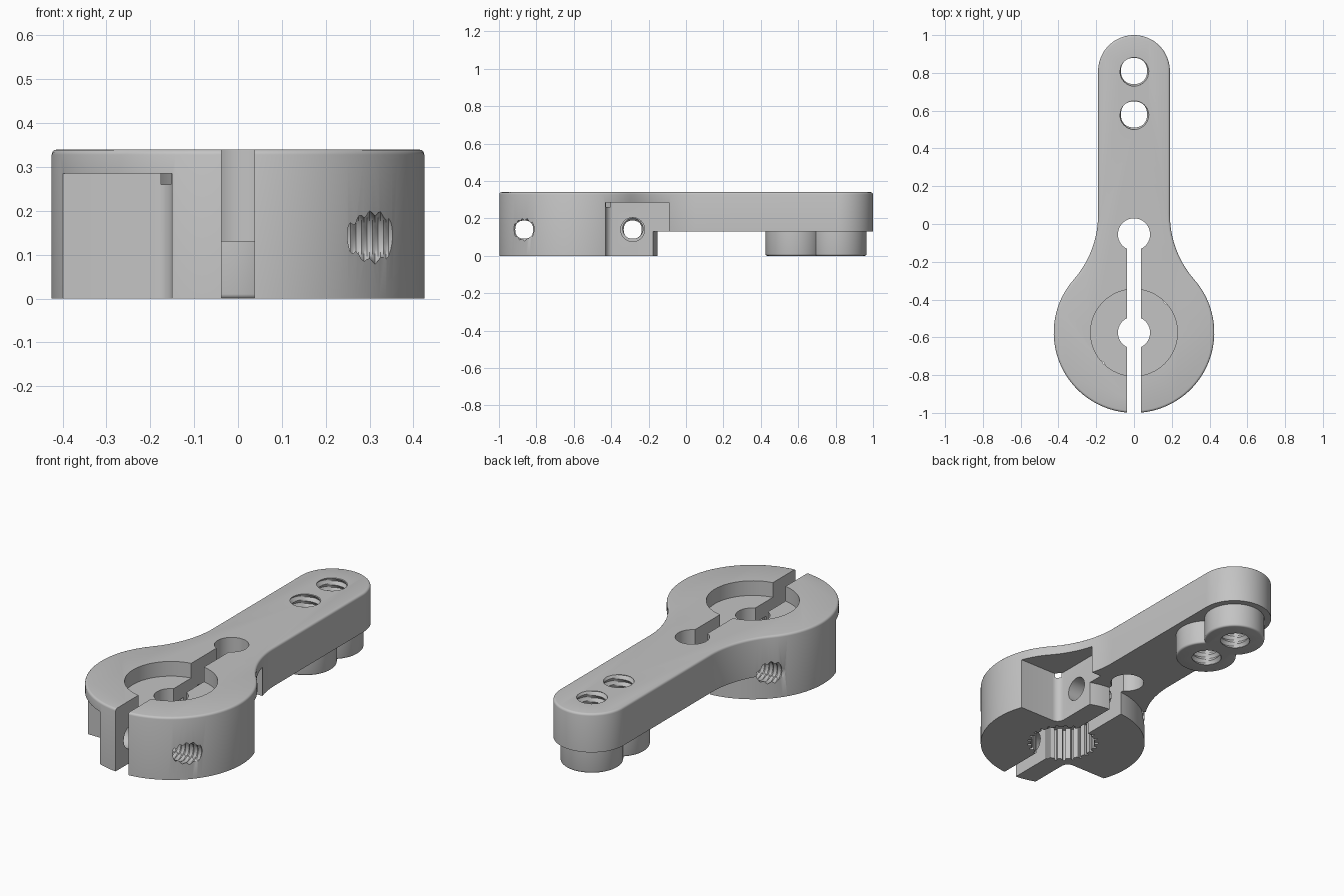
import bpy, bmesh
from math import sin, cos, pi, atan2, floor
from mathutils import Matrix

if "Cube" in bpy.data.objects:
    bpy.data.objects.remove(bpy.data.objects["Cube"])

TOP, ARM_Z = 0.34, 0.13             # top face, underside of arm
HUB_Y, HUB_R = -0.575, 0.425        # clamp hub
TIP_Y, ARM_W = 0.81, 0.19           # arm end centre and half width
HOLES = (0.81, 0.58)                # threaded holes in the arm
SCREW_Y, SCREW_Z = 0.29, 0.14       # clamp screws, offset from hub centre


def finish(name, bm):
    bmesh.ops.recalc_face_normals(bm, faces=bm.faces)
    mesh = bpy.data.meshes.new(name)
    bm.to_mesh(mesh)
    bm.free()
    obj = bpy.data.objects.new(name, mesh)
    bpy.context.collection.objects.link(obj)
    return obj


def arc(cx, cy, r, a0, a1, n):
    return [(cx + r * cos(a0 + (a1 - a0) * i / n),
             cy + r * sin(a0 + (a1 - a0) * i / n)) for i in range(n + 1)]


def prism(name, pts, z0, z1, bevel=0, bevel_z=None):
    """Extrude an outline; optionally round the rim at height bevel_z."""
    bm = bmesh.new()
    base = bm.faces.new([bm.verts.new((x, y, z0)) for x, y in pts])
    ext = bmesh.ops.extrude_face_region(bm, geom=[base])["geom"]
    bmesh.ops.translate(bm, vec=(0, 0, z1 - z0),
                        verts=[v for v in ext if isinstance(v, bmesh.types.BMVert)])
    if bevel:
        rim = [e for e in bm.edges
               if all(abs(v.co.z - bevel_z) < 1e-5 for v in e.verts)]
        bmesh.ops.bevel(bm, geom=rim, offset=bevel, segments=3, profile=0.5,
                        affect='EDGES')
    return finish(name, bm)


def cylinder(name, y, r, z0, z1, **kw):
    return prism(name, arc(0, y, r, 0, 2 * pi, 64)[:-1], z0, z1, **kw)


def thread(name, r_min, r_max, pitch, length, matrix, n=24):
    """Screw-shaped rod along local z, starting at the origin."""
    bm = bmesh.new()
    rings = []
    for i in range(int(length / pitch * 4) + 1):
        ring = []
        for k in range(n):
            phase = i / 4 - k / n
            wave = abs(2 * (phase - floor(phase)) - 1)
            r, a = r_min + (r_max - r_min) * wave, 2 * pi * k / n
            ring.append(bm.verts.new((r * cos(a), r * sin(a), i * pitch / 4)))
        rings.append(ring)
    for lo, hi in zip(rings, rings[1:]):
        for k in range(n):
            j = (k + 1) % n
            bm.faces.new((lo[k], lo[j], hi[j], hi[k]))
    bm.faces.new(rings[0])
    bm.faces.new(rings[-1])
    bm.transform(matrix)
    return finish(name, bm)


def combine(target, other, op='DIFFERENCE'):
    other.hide_render = True
    mod = target.modifiers.new("combine", 'BOOLEAN')
    mod.operation, mod.solver, mod.object = op, 'EXACT', other
    bpy.context.view_layer.objects.active = target
    bpy.ops.object.modifier_apply(modifier=mod.name)
    bpy.data.objects.remove(other)


# Body outline: round hub, concave flare, straight arm, round tip
flare_y = 0.05
d = flare_y - HUB_Y
flare_r = (ARM_W ** 2 + d ** 2 - HUB_R ** 2) / (2 * (HUB_R - ARM_W))
flare_a = atan2(d, ARM_W + flare_r)
half = (arc(0, HUB_Y, HUB_R, -pi / 2, flare_a, 40)
        + arc(ARM_W + flare_r, flare_y, flare_r, pi + flare_a, pi, 14)[1:]
        + arc(0, TIP_Y, ARM_W, 0, pi / 2, 20))
outline = half + [(-x, y) for x, y in reversed(half[1:-1])]
body = prism("clamp_arm", outline, 0, TOP, bevel=0.012, bevel_z=TOP)

# Clear the space under the arm, leaving the round hub
under = arc(0, HUB_Y, HUB_R, flare_a, pi - flare_a, 40)
y0 = under[0][1]
under += [(-0.7, y0), (-0.7, 1.2), (0.7, 1.2), (0.7, y0)]
combine(body, prism("under_arm", under, -0.1, ARM_Z))

# Bosses under the arm holes
for y in HOLES:
    combine(body, cylinder("boss", y, 0.155, 0, ARM_Z + 0.04, bevel=0.01, bevel_z=0), 'UNION')

# Hub recess, centre bore and toothed socket
combine(body, cylinder("recess", HUB_Y, 0.23, 0.26, 0.5))
combine(body, cylinder("bore", HUB_Y, 0.085, -0.1, 0.5))
teeth = 25
socket = []
for i in range(teeth):
    for f, r in ((0, 0.165), (0.6, 0.165), (0.68, 0.182), (0.92, 0.182)):
        a = 2 * pi * (i + f) / teeth
        socket.append((r * cos(a), HUB_Y + r * sin(a)))
combine(body, prism("socket", socket, -0.1, 0.18))

# Screw head pockets, one on each side, turned half round the hub
corner = 0.04
pocket = ([(0.15, -0.09)]
          + arc(0.15 + corner, -0.43 + corner, corner, pi, 1.5 * pi, 6)
          + [(0.7, -0.43), (0.7, -0.09)])
for s in (1, -1):
    pts = [(s * x, HUB_Y + s * (y - HUB_Y)) for x, y in pocket]
    combine(body, prism("pocket", pts, -0.1, 0.285))

# Clamp slot with round relief at its end
combine(body, prism("slot", [(-0.038, -1.2), (0.038, -1.2), (0.038, -0.055), (-0.038, -0.055)],
                    -0.1, 0.5))
combine(body, cylinder("slot_end", -0.055, 0.085, -0.1, 0.5))

# Clamp screw holes: clearance on the pocket side, thread on the other
for s in (1, -1):
    place = (Matrix.Translation((0, HUB_Y + s * SCREW_Y, SCREW_Z))
             @ Matrix.Rotation(s * pi / 2, 4, 'Y'))
    clear = cylinder("clearance", 0, 0.064, 0, 0.3)
    clear.data.transform(place)
    combine(body, clear)
    flip = place @ Matrix.Rotation(pi, 4, 'X')
    combine(body, thread("screw_thread", 0.048, 0.062, 0.025, 0.5, flip))

# Threaded holes through arm and bosses
for y in HOLES:
    place = Matrix.Translation((0, y, -0.05))
    combine(body, thread("arm_thread", 0.069, 0.083, 0.036, 0.45, place, 32))

# Single metal colour
metal = bpy.data.materials.new("grey_metal")
metal.use_nodes = True
colour = (0.55, 0.55, 0.55, 1)
metal.diffuse_color = colour
metal.node_tree.nodes["Principled BSDF"].inputs["Base Color"].default_value = colour
body.data.materials.clear()
body.data.materials.append(metal)
for p in body.data.polygons:
    p.material_index = 0

bpy.ops.object.select_all(action='DESELECT')
body.select_set(True)
bpy.context.view_layer.objects.active = body
bpy.ops.object.shade_smooth_by_angle(angle=0.6)
